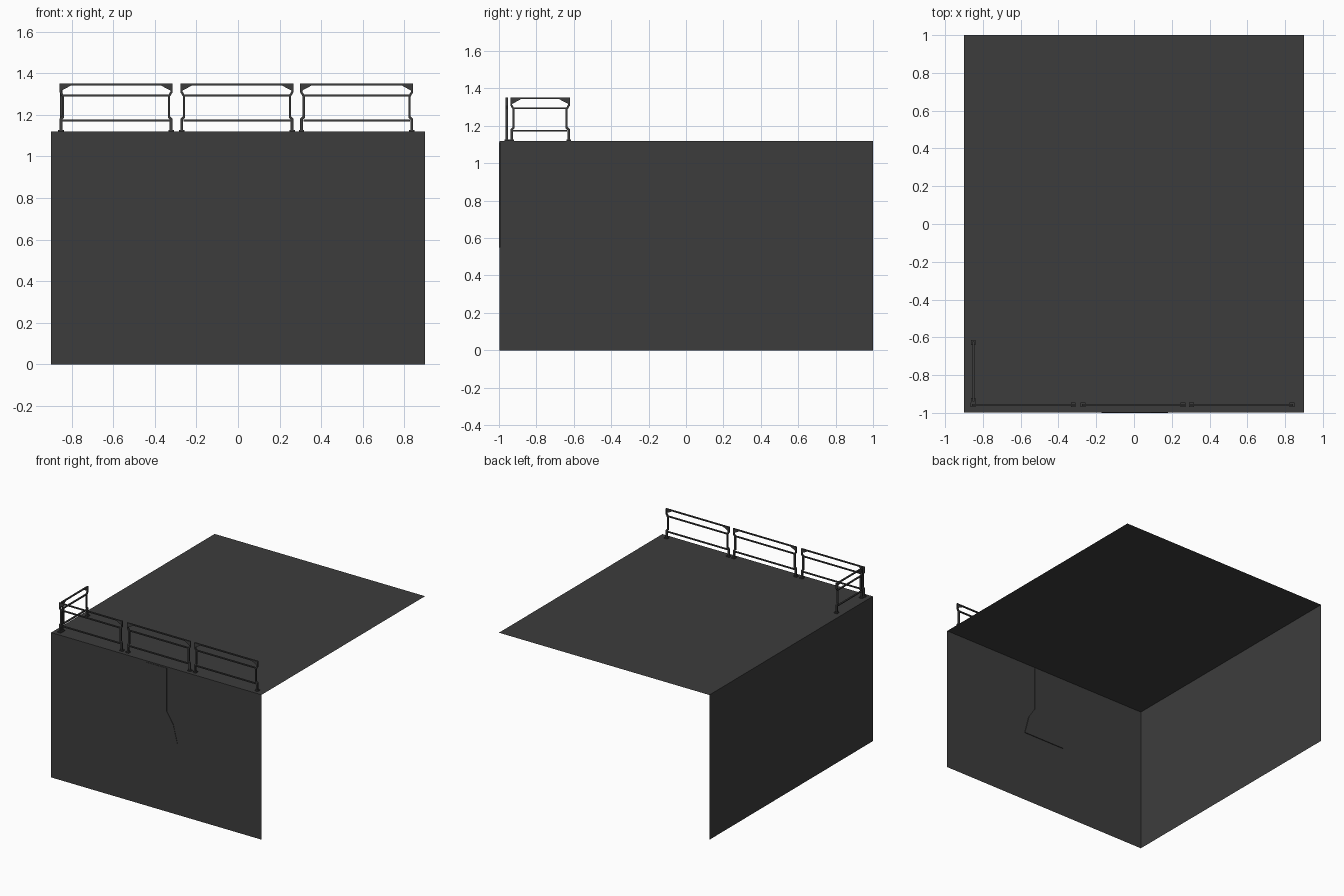
import bpy
import bmesh
from math import pi
from mathutils import Matrix, Vector

cube = bpy.data.objects.get("Cube")
if cube:
    bpy.data.objects.remove(cube, do_unlink=True)

HALF_X, FRONT, BACK, TOP = 0.9, -0.997, 1.0, 1.12

charcoal = bpy.data.materials.new("charcoal")
charcoal.use_nodes = True
COLOUR = (0.046, 0.046, 0.046, 1)
charcoal.diffuse_color = COLOUR
charcoal.node_tree.nodes["Principled BSDF"].inputs["Base Color"].default_value = COLOUR


def finish(name, bm):
    mesh = bpy.data.meshes.new(name)
    bm.to_mesh(mesh)
    bm.free()
    mesh.materials.append(charcoal)
    obj = bpy.data.objects.new(name, mesh)
    bpy.context.collection.objects.link(obj)
    return obj


def sheet(name, corners):
    bm = bmesh.new()
    bm.faces.new([bm.verts.new(c) for c in corners])
    return finish(name, bm)


def prism(bm, outline, y0, y1):
    """Extrude an (x, z) outline from y0 to y1."""
    face = bm.faces.new([bm.verts.new((x, y0, z)) for x, z in outline])
    made = bmesh.ops.extrude_face_region(bm, geom=[face])["geom"]
    moved = [v for v in made if isinstance(v, bmesh.types.BMVert)]
    bmesh.ops.translate(bm, verts=moved, vec=Vector((0, y1 - y0, 0)))
    bmesh.ops.recalc_face_normals(bm, faces=bm.faces)


def rect(x0, x1, z0, z1):
    return [(x0, z0), (x1, z0), (x1, z1), (x0, z1)]


# Open shell: roof, front wall and one side wall
sheet("roof", [(-HALF_X, FRONT, TOP), (HALF_X, FRONT, TOP),
               (HALF_X, BACK, TOP), (-HALF_X, BACK, TOP)])
sheet("front_wall", [(-HALF_X, FRONT, 0), (HALF_X, FRONT, 0),
                     (HALF_X, FRONT, TOP), (-HALF_X, FRONT, TOP)])
sheet("right_wall", [(-HALF_X, BACK, 0), (-HALF_X, FRONT, 0),
                     (-HALF_X, FRONT, TOP), (-HALF_X, BACK, TOP)])

# Flared panel set through the front wall
half_profile = [(0.086, 1.11), (0.086, 0.775), (0.141, 0.69), (0.177, 0.55)]
panel_outline = half_profile + [(-x, z) for x, z in reversed(half_profile)]
bm = bmesh.new()
prism(bm, [(x + 0.004, z) for x, z in panel_outline], -1.0, -0.991)
finish("flared_panel", bm)


def railing(name, length, centre, turn=0):
    """Railing section: three bars, two jogged posts, corner gussets and feet."""
    bm = bmesh.new()
    h, t = length / 2, 0.006
    # Horizontal bars
    prism(bm, rect(-h, h, 0.222, 0.23), -t, t)
    for z in (0.053, 0.173):
        prism(bm, rect(-h + 0.015, h - 0.015, z - 0.004, z + 0.004), -t, t)
    post = [(h, 0), (h, 0.062), (h - 0.012, 0.074), (h - 0.012, 0.168),
            (h, 0.188), (h, 0.23), (h - 0.01, 0.23), (h - 0.01, 0.192),
            (h - 0.022, 0.172), (h - 0.022, 0.066), (h - 0.013, 0.058),
            (h - 0.013, 0)]
    gusset = [(h, 0.228), (h - 0.065, 0.228), (h - 0.045, 0.216), (h, 0.192)]
    for side in (-1, 1):
        prism(bm, [(side * x, z) for x, z in post], -t, t)
        prism(bm, [(side * x, z) for x, z in gusset], -t / 2, t / 2)
        foot = side * (h - 0.006)
        prism(bm, rect(foot - 0.013, foot + 0.013, 0, 0.008), -0.012, 0.012)
    obj = finish(name, bm)
    obj.matrix_world = (Matrix.Translation((*centre, TOP))
                        @ Matrix.Rotation(turn, 4, "Z"))


# Three railings along the front edge and a short one along the side
for name, x in (("right", -0.587), ("middle", -0.005), ("left", 0.571)):
    railing("front_railing_" + name, 0.543, (x, -0.958))
railing("side_railing", 0.318, (-0.85, -0.78), pi / 2)
